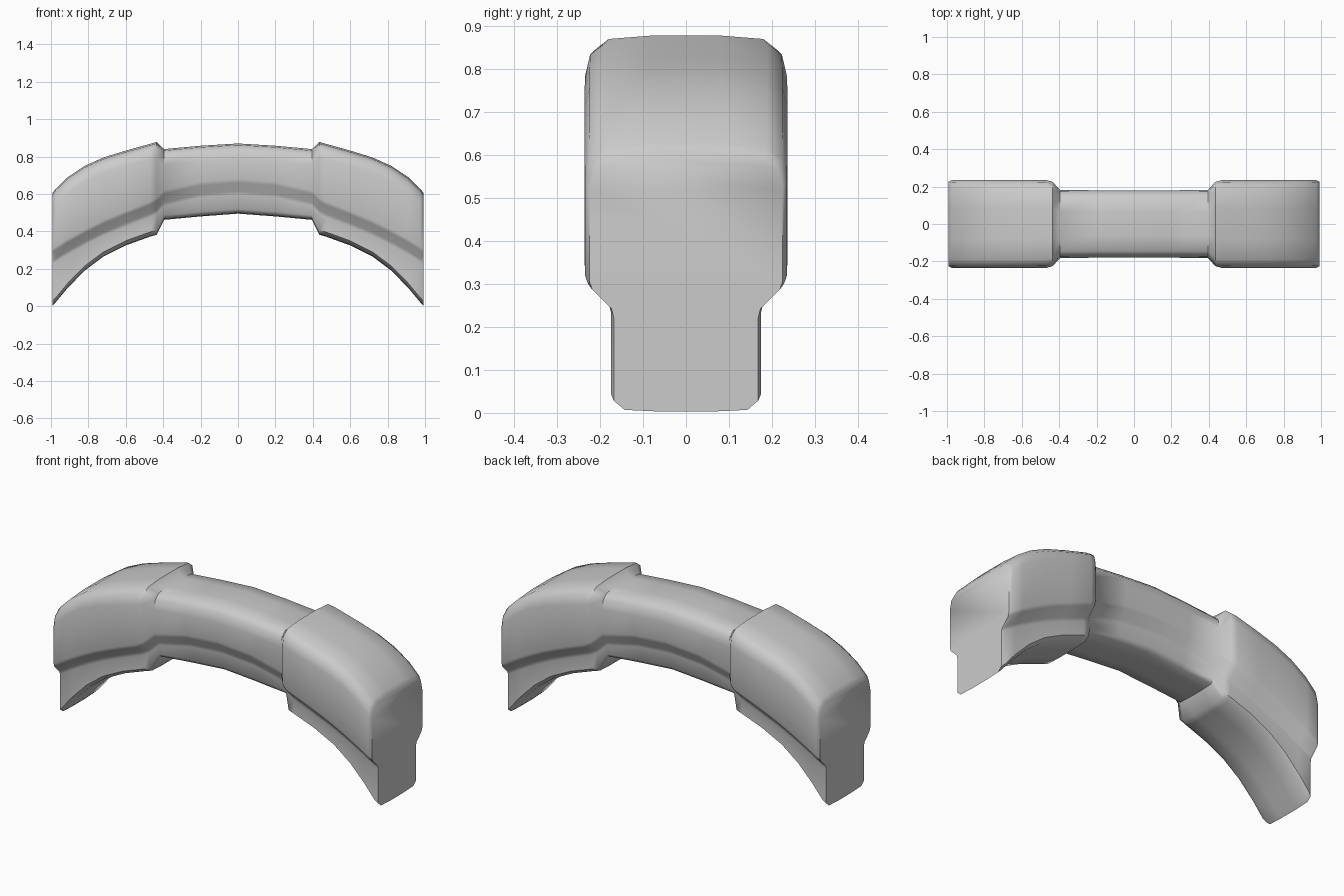
import bpy
import math

if "Cube" in bpy.data.objects:
    bpy.data.objects.remove(bpy.data.objects["Cube"])

# Stations for the right half: x, top z, ledge z, bottom z, upper half width, lower half width
HALF = [
    (0.00, 0.870, 0.645, 0.495, 0.180, 0.138),
    (0.20, 0.858, 0.630, 0.480, 0.180, 0.138),
    (0.395, 0.840, 0.585, 0.462, 0.182, 0.138),
    (0.435, 0.878, 0.545, 0.382, 0.225, 0.170),
    (0.47, 0.868, 0.525, 0.372, 0.235, 0.174),
    (0.60, 0.832, 0.475, 0.325, 0.236, 0.175),
    (0.72, 0.795, 0.425, 0.265, 0.236, 0.175),
    (0.82, 0.750, 0.375, 0.190, 0.236, 0.175),
    (0.91, 0.690, 0.325, 0.098, 0.236, 0.175),
    (0.975, 0.627, 0.285, 0.020, 0.235, 0.175),
    (0.992, 0.605, 0.272, 0.003, 0.225, 0.168),
]


def section(x, top, ledge, bottom, w, n):
    """Wide rounded upper body stepping in to a narrower lower rail."""
    side = [
        (0.35 * w, top), (0.80 * w, top - 0.008), (0.95 * w, top - 0.035),
        (w, top - 0.085), (w, ledge + 0.035), (0.97 * w, ledge + 0.015),
        (n + 0.005, ledge - 0.03), (n, ledge - 0.05),
        (n, bottom + 0.025), (0.85 * n, bottom + 0.004), (0.35 * n, bottom),
    ]
    return ([(x, y, z) for y, z in side]
            + [(x, -y, z) for y, z in reversed(side)])


# Loft the sections across the arch
stations = [(-s[0],) + s[1:] for s in reversed(HALF[1:])] + HALF
verts, faces = [], []
for s in stations:
    verts += section(*s)
N = len(section(*HALF[0]))
for i in range(len(stations) - 1):
    a, b = i * N, (i + 1) * N
    for j in range(N):
        k = (j + 1) % N
        faces.append((a + j, a + k, b + k, b + j))

# Close both ends with strips joining front and back
last = (len(stations) - 1) * N
for j in range(N // 2 - 1):
    strip = (j, N - 1 - j, N - 2 - j, j + 1)
    faces.append(strip)
    faces.append(tuple(last + v for v in reversed(strip)))

mesh = bpy.data.meshes.new("arched_handle")
mesh.from_pydata(verts, [], faces)
mesh.update()
handle = bpy.data.objects.new("arched_handle", mesh)
bpy.context.collection.objects.link(handle)

# Consistent normals and smooth shading
bpy.context.view_layer.objects.active = handle
handle.select_set(True)
bpy.ops.object.mode_set(mode='EDIT')
bpy.ops.mesh.select_all(action='SELECT')
bpy.ops.mesh.normals_make_consistent(inside=False)
bpy.ops.object.mode_set(mode='OBJECT')
bpy.ops.object.shade_smooth_by_angle(angle=math.radians(50))
